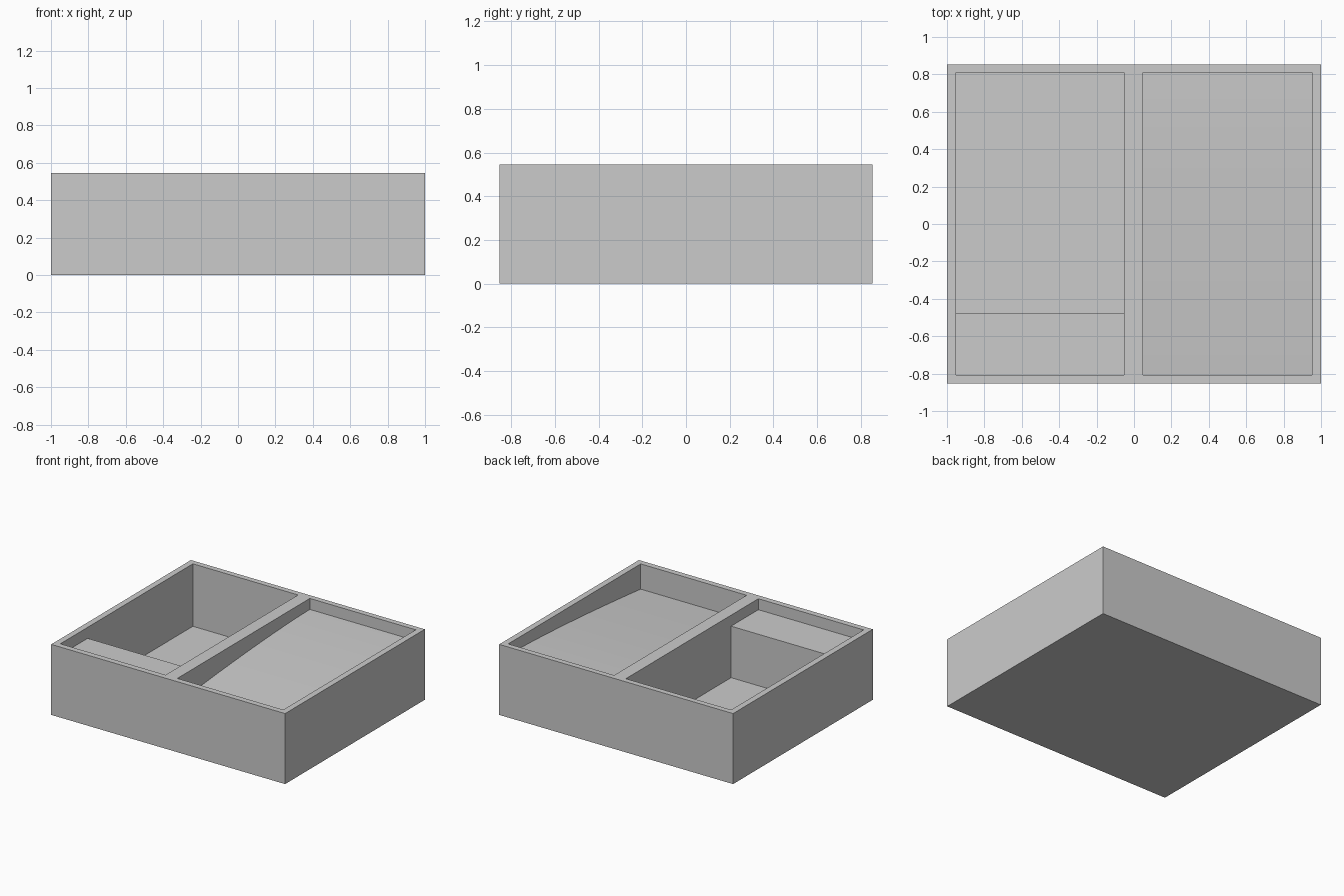
import bpy, bmesh

if "Cube" in bpy.data.objects:
    bpy.data.objects.remove(bpy.data.objects["Cube"])

W, D, H = 1.0, 0.853, 0.545      # half width, half depth, height
Y0, Y1 = -0.808, 0.81            # inner pocket ends
FLOOR, LEDGE, LOW = 0.062, 0.46, 0.35

grey = bpy.data.materials.new("light_grey")
grey.diffuse_color = (0.6, 0.6, 0.6, 1)
grey.use_nodes = True
grey.node_tree.nodes["Principled BSDF"].inputs["Base Color"].default_value = grey.diffuse_color


def prism(name, profile, x0, x1):
    """Extrude a (y, z) profile along x."""
    bm = bmesh.new()
    face = bm.faces.new([bm.verts.new((x0, y, z)) for y, z in profile])
    ext = bmesh.ops.extrude_face_region(bm, geom=[face])
    verts = [v for v in ext["geom"] if isinstance(v, bmesh.types.BMVert)]
    bmesh.ops.translate(bm, verts=verts, vec=(x1 - x0, 0, 0))
    bmesh.ops.recalc_face_normals(bm, faces=bm.faces)
    mesh = bpy.data.meshes.new(name)
    bm.to_mesh(mesh)
    bm.free()
    mesh.materials.append(grey)
    ob = bpy.data.objects.new(name, mesh)
    bpy.context.collection.objects.link(ob)
    return ob


# solid tray block
tray = prism("divided_tray", [(-D, 0), (D, 0), (D, H), (-D, H)], -W, W)

# left pocket: deep well with a raised ledge at the front
top = H + 0.1
well = prism("well_cutter", [(Y0, top), (Y0, LEDGE), (-0.475, LEDGE),
                             (-0.475, FLOOR), (Y1, FLOOR), (Y1, top)], -0.953, -0.053)

# right pocket: shallow, its floor falling gently towards the front
N = 12
slope = [(Y1 + (Y0 - Y1) * i / N, LEDGE - (LEDGE - LOW) * (i / N) ** 1.5)
         for i in range(N + 1)]
ramp = prism("ramp_cutter", [(Y1, top)] + slope + [(Y0, top)], 0.047, 0.953)

# cut both pockets out of the block
bpy.context.view_layer.objects.active = tray
tray.select_set(True)
for cutter in (well, ramp):
    cutter.hide_render = True
    mod = tray.modifiers.new("pocket", 'BOOLEAN')
    mod.operation, mod.solver, mod.object = 'DIFFERENCE', 'EXACT', cutter
    bpy.ops.object.modifier_apply(modifier=mod.name)
    bpy.data.objects.remove(cutter)

bpy.ops.object.shade_smooth_by_angle(angle=0.5)
